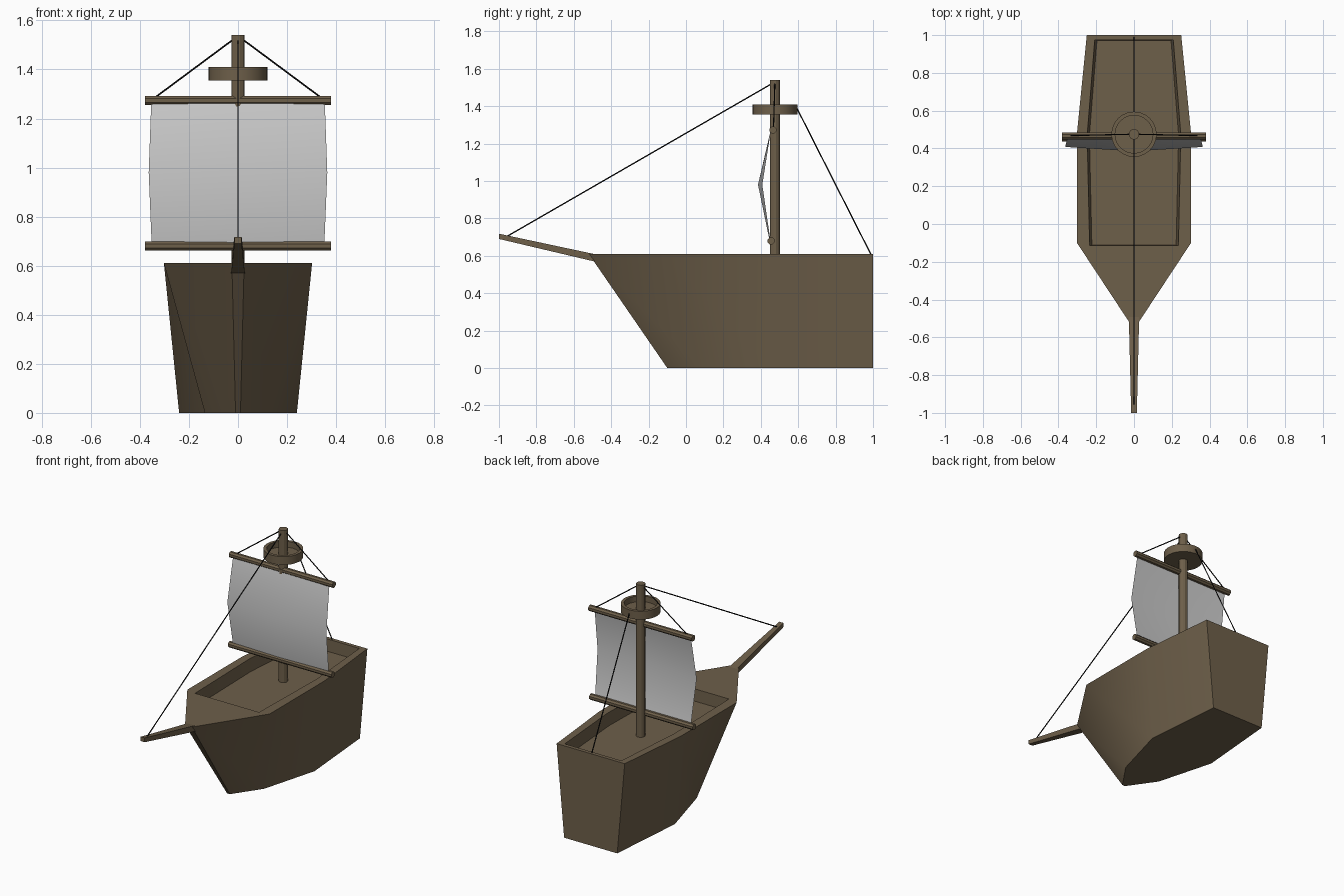
import bpy, bmesh, math
from mathutils import Vector

if "Cube" in bpy.data.objects:
    bpy.data.objects.remove(bpy.data.objects["Cube"])


def material(name, rgb):
    m = bpy.data.materials.new(name)
    m.diffuse_color = (*rgb, 1)
    m.use_nodes = True
    m.node_tree.nodes["Principled BSDF"].inputs["Base Color"].default_value = m.diffuse_color
    return m


WOOD = material("wood", (0.155, 0.115, 0.068))
BLACK = material("rope_black", (0.006, 0.006, 0.006))


def finish(name, bm, mat=None, angle=None):
    bmesh.ops.recalc_face_normals(bm, faces=bm.faces)
    mesh = bpy.data.meshes.new(name)
    bm.to_mesh(mesh)
    bm.free()
    ob = bpy.data.objects.new(name, mesh)
    bpy.context.collection.objects.link(ob)
    if mat:
        mesh.materials.append(mat)
    if angle:
        bpy.context.view_layer.objects.active = ob
        ob.select_set(True)
        bpy.ops.object.shade_smooth_by_angle(angle=math.radians(angle))
        ob.select_set(False)
    return ob


def loft(name, rings, caps=True, angle=None, closed=False, mat=WOOD):
    """Skin a list of equally long closed point rings."""
    bm = bmesh.new()
    vs = [[bm.verts.new(p) for p in r] for r in rings]
    n = len(rings[0])
    pairs = list(zip(vs, vs[1:])) + ([(vs[-1], vs[0])] if closed else [])
    for a, b in pairs:
        for i in range(n):
            j = (i + 1) % n
            bm.faces.new((a[i], a[j], b[j], b[i]))
    if caps and not closed:
        bm.faces.new(vs[0])
        bm.faces.new(vs[-1])
    return finish(name, bm, mat, angle)


def rod(name, a, b, r, sides, mat=WOOD):
    """Straight cylinder between two points."""
    a, b = Vector(a), Vector(b)
    q = (b - a).to_track_quat('Z', 'Y')
    circle = [q @ Vector((r * math.cos(t), r * math.sin(t), 0))
              for t in (2 * math.pi * (i + .5) / sides for i in range(sides))]
    return loft(name, [[p + c for c in circle] for p in (a, b)], mat=mat)


def outline(half, z):
    """Mirror a half outline (stern to bow) into a full ring."""
    return [(x, y, z) for x, y in half] + [(-x, y, z) for x, y in reversed(half)]


# Hull with sloping sides, raked bow and sunken deck
hull_rings = [
    outline([(.195, 1), (.24, .46), (.135, .08), (.01, -.1)], 0),
    outline([(.25, 1), (.302, .48), (.302, -.1), (.025, -.52)], .61),
    outline([(.208, .975), (.248, .47), (.235, -.115), (.02, -.115)], .61),
    outline([(.196, .972), (.236, .47), (.223, -.112), (.02, -.112)], .53),
]
loft("hull", hull_rings, angle=30)


# Bowsprit, a tapering square beam
def square(y, z0, z1, w):
    return [(-w, y, z0), (w, y, z0), (w, y, z1), (-w, y, z1)]


loft("bowsprit", [square(-.47, .565, .605, .028), square(-1, .69, .718, .015)])

# Mast
MY = .475
rod("mast", (0, MY, .53), (0, MY, 1.54), .028, 12)

# Crow's nest, a shallow tub turned around the mast
nest_profile = [(.02, 1.355), (.12, 1.355), (.12, 1.41), (.1, 1.41), (.1, 1.372), (.02, 1.372)]
N = 24
loft("crows_nest", [[(r * math.cos(2 * math.pi * i / N), MY + r * math.sin(2 * math.pi * i / N), z)
                     for i in range(N)] for r, z in nest_profile], closed=True, angle=30)

# Yards
rod("upper_yard", (-.38, .465, 1.273), (.38, .465, 1.273), .02, 8)
rod("lower_yard", (-.38, .455, .68), (.38, .455, .68), .02, 8)

# Sail, a sheet bulging forward
bm = bmesh.new()
rows = [(.69, .352, .45, .445), (.98, .364, .408, .385), (1.268, .354, .452, .452)]
grid = [[bm.verts.new((s * w, yc if s == 0 else ye, z - (.01 * abs(s) if z > 1.2 else 0)))
         for s in (-1, 0, 1)] for z, w, ye, yc in rows]
for a, b in zip(grid, grid[1:]):
    for i in range(2):
        bm.faces.new((a[i], a[i + 1], b[i + 1], b[i]))
finish("sail", bm, angle=60)

# Rigging ropes
ropes = {
    "fore_stay": ((0, MY - .025, 1.515), (0, -.955, .705)),
    "back_stay": ((0, MY + .12, 1.385), (0, .99, .605)),
    "left_lift": ((-.025, MY, 1.518), (-.335, .468, 1.288)),
    "right_lift": ((.025, MY, 1.518), (.335, .468, 1.288)),
}
for name, (a, b) in ropes.items():
    rod(name, a, b, .0035, 6, BLACK)
